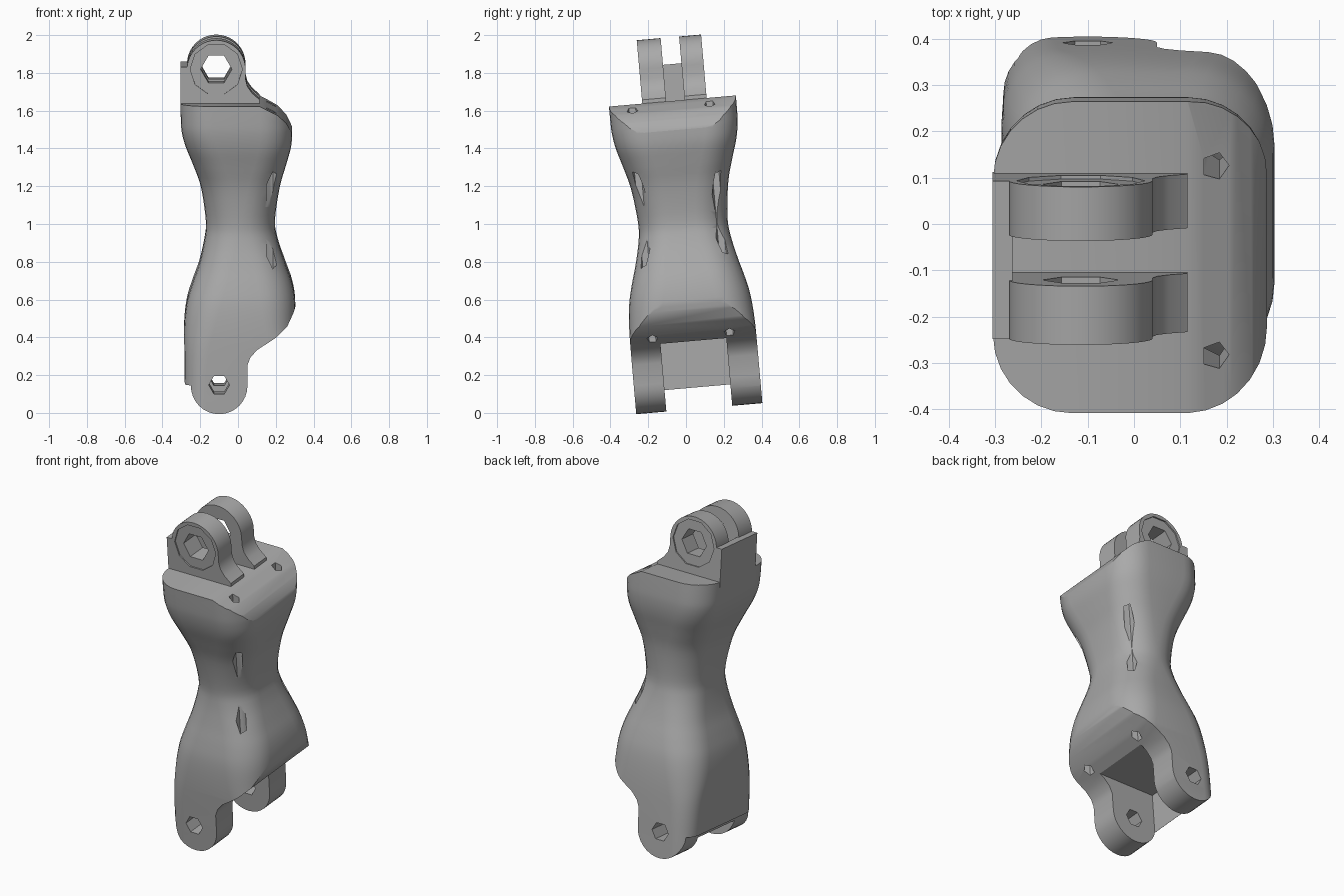
import bpy, bmesh, math
from mathutils import Matrix, Vector

cube = bpy.data.objects.get("Cube")
if cube:
    bpy.data.objects.remove(cube, do_unlink=True)

grey = bpy.data.materials.new("plain grey")
grey.use_nodes = True
grey.diffuse_color = (0.4, 0.4, 0.4, 1)
grey.node_tree.nodes["Principled BSDF"].inputs["Base Color"].default_value = (0.4, 0.4, 0.4, 1)

# The whole part leans slightly towards the front
pivot = Vector((0, 0, 1))
LEAN = Matrix.Translation(pivot) @ Matrix.Rotation(math.radians(5), 4, 'X') @ Matrix.Translation(-pivot)


def loft(name, rings):
    """Skin a stack of closed rings and cap both ends."""
    bm = bmesh.new()
    rows = [[bm.verts.new(p) for p in ring] for ring in rings]
    n = len(rows[0])
    for a, b in zip(rows, rows[1:]):
        for i in range(n):
            j = (i + 1) % n
            bm.faces.new((a[i], a[j], b[j], b[i]))
    bm.faces.new(rows[0])
    bm.faces.new(rows[-1])
    bmesh.ops.recalc_face_normals(bm, faces=bm.faces)
    mesh = bpy.data.meshes.new(name)
    bm.to_mesh(mesh)
    bm.free()
    mesh.materials.append(grey)
    obj = bpy.data.objects.new(name, mesh)
    bpy.context.collection.objects.link(obj)
    return obj


def slab(name, outline, y0, y1):
    """Extrude an x-z outline along y."""
    return loft(name, [[(x, y, z) for x, z in outline] for y in (y0, y1)])


def arc(cx, cz, r, start, end, steps):
    angles = [math.radians(start + (end - start) * i / steps) for i in range(steps + 1)]
    return [(cx + r * math.cos(a), cz + r * math.sin(a)) for a in angles]


def polygon(cx, cz, r, sides):
    return arc(cx, cz, r, 0, 360, sides)[:-1]


def box(x0, x1, z0, z1):
    return [(x0, z0), (x1, z0), (x1, z1), (x0, z1)]


def boolean(obj, tool, operation='DIFFERENCE'):
    """Apply a boolean, then discard the tool."""
    tool.hide_render = True
    mod = obj.modifiers.new("cut", 'BOOLEAN')
    mod.object, mod.operation, mod.solver = tool, operation, 'EXACT'
    bpy.context.view_layer.objects.active = obj
    bpy.ops.object.modifier_apply(modifier=mod.name)
    bpy.data.objects.remove(tool, do_unlink=True)


def finish(obj, smooth=True):
    obj.data.transform(LEAN)
    if smooth:
        bpy.ops.object.select_all(action='DESELECT')
        obj.select_set(True)
        bpy.context.view_layer.objects.active = obj
        bpy.ops.object.shade_smooth_by_angle(angle=math.radians(32))


# Body sections: height, left edge, right edge, half depth, corner radius
MID_Y = -0.015
sections = [
    (-0.05, -0.28, 0.30, 0.335, 0.10),
    (0.30, -0.283, 0.30, 0.335, 0.12),
    (0.47, -0.285, 0.302, 0.333, 0.16),
    (0.60, -0.27, 0.302, 0.322, 0.18),
    (0.70, -0.24, 0.285, 0.30, 0.18),
    (0.80, -0.205, 0.25, 0.272, 0.17),
    (0.92, -0.178, 0.21, 0.245, 0.17),
    (1.02, -0.17, 0.195, 0.237, 0.17),
    (1.20, -0.195, 0.22, 0.257, 0.17),
    (1.32, -0.235, 0.253, 0.288, 0.17),
    (1.42, -0.275, 0.28, 0.318, 0.17),
    (1.50, -0.297, 0.287, 0.333, 0.17),
    (1.58, -0.303, 0.287, 0.337, 0.17),
    (1.75, -0.305, 0.287, 0.337, 0.17),
]


def smooth_sections(keys, steps=4):
    """Catmull-Rom interpolation through the key sections."""
    out = []
    for i in range(len(keys) - 1):
        four = [keys[max(i - 1, 0)], keys[i], keys[i + 1], keys[min(i + 2, len(keys) - 1)]]
        for s in range(steps):
            t = s / steps
            out.append([b + t / 2 * (c - a + t * (2 * a - 5 * b + 4 * c - d + t * (3 * (b - c) + d - a)))
                        for a, b, c, d in zip(*four)])
    return out + [keys[-1]]


def rounded_ring(z, left, right, half, r):
    corners = [(right - r, half - r, 0), (left + r, half - r, 90),
               (left + r, r - half, 180), (right - r, r - half, 270)]
    return [(x, y + MID_Y, z) for cx, cy, a in corners for x, y in arc(cx, cy, r, a, a + 90, 7)]


body = loft("body", [rounded_ring(*s) for s in smooth_sections(sections)])

# Side outline trims the top bevel, the sloping underside and the round prongs
outline = [(-0.5, 1.655), (-0.5, 0.17)] + arc(-0.1, 0.17, 0.15, 180, 360, 16) + [
    (0.05, 0.28), (0.065, 0.32), (0.1, 0.36), (0.2, 0.425), (0.26, 0.48), (0.295, 0.55), (0.32, 0.62),
    (0.32, 1.42), (0.285, 1.505), (0.255, 1.56), (0.21, 1.605), (0.115, 1.655)]
boolean(body, slab("outline_tool", outline, -0.6, 0.6), 'INTERSECT')

# Gap between the prongs, leaving a stop wall on one side
boolean(body, slab("gap_tool", box(-0.245, 0.5, -0.1, 0.38), -0.19, 0.16))
boolean(body, slab("hinge_hole_tool", polygon(-0.1, 0.175, 0.055, 6), -0.6, 0.6))

# Two straight cord channels running the full height
for y in (-0.23, 0.18):
    rings = [[(x, yy, z) for x, yy in polygon(0.175, y, 0.03, 5)] for z in (0.2, 1.8)]
    boolean(body, loft("channel_tool", rings))
finish(body)

# Upper hinge lugs with a hexagonal hole and a shallow outer recess
LX, LZ = -0.115, 1.837
lug_outline = [(-0.27, 1.62)] + arc(LX, LZ, 0.155, 180, 0, 20) + [
    (0.04, 1.785), (0.05, 1.745), (0.075, 1.71), (0.115, 1.675), (0.115, 1.62)]
for name, y0, y1, face in (("front_lug", -0.175, -0.048, -0.175), ("back_lug", 0.05, 0.167, 0.167)):
    lug = slab(name, lug_outline, y0, y1)
    boolean(lug, slab("hole_tool", polygon(LX, LZ, 0.083, 6), -0.5, 0.5))
    boolean(lug, slab("recess_tool", polygon(LX, LZ, 0.138, 10), face - 0.008, face + 0.008))
    finish(lug)

# Upper stop plate behind the lugs
finish(slab("stop_plate", box(-0.305, -0.262, 1.62, 1.85), -0.175, 0.167), False)
